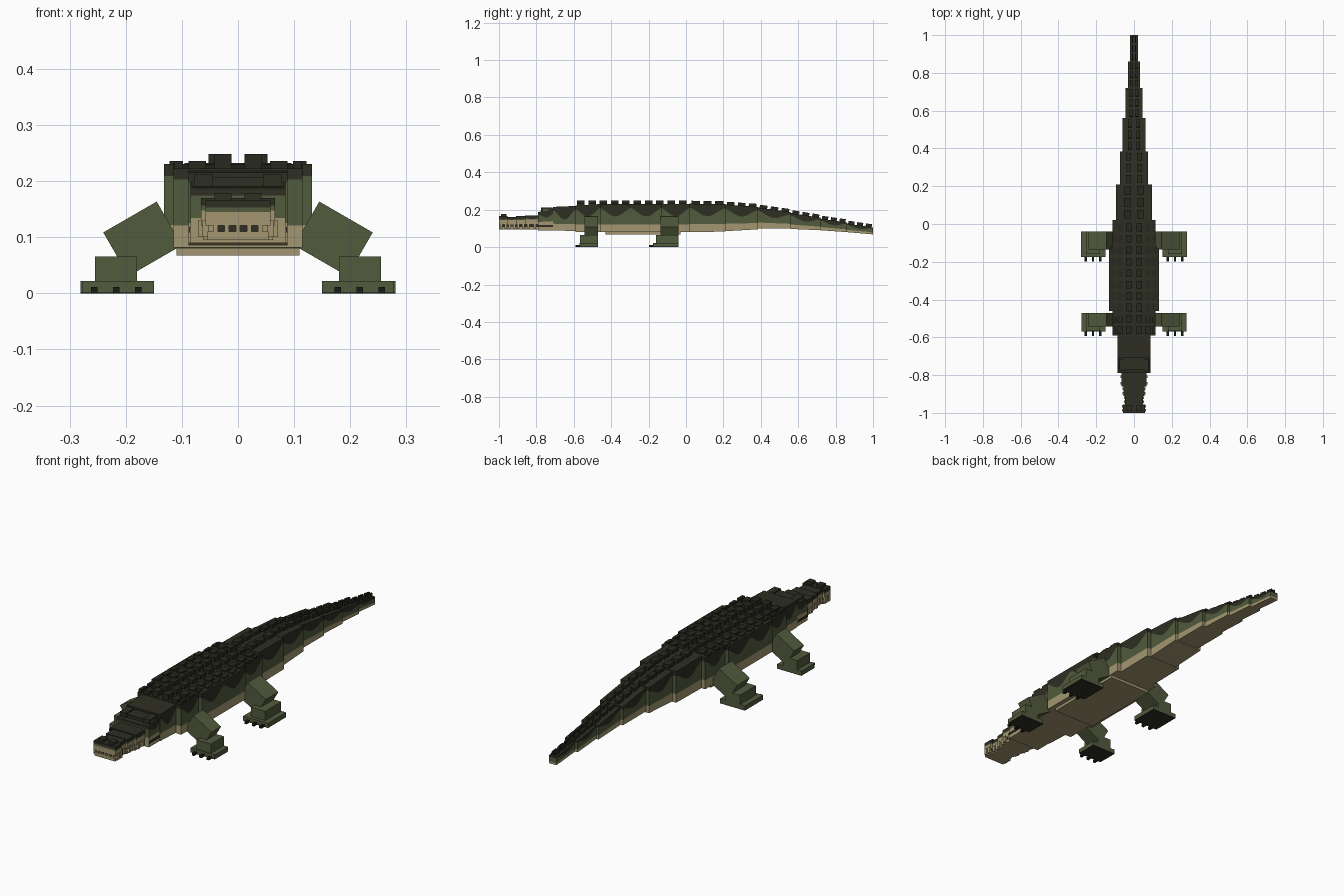
import bpy, bmesh, math
from mathutils import Matrix

cube = bpy.data.objects.get("Cube")
if cube:
    bpy.data.objects.remove(cube, do_unlink=True)


def material(name, rgb):
    # rgb as 0-255 display values, converted to linear
    lin = [((c / 255 + 0.055) / 1.055) ** 2.4 for c in rgb] + [1]
    m = bpy.data.materials.new(name)
    m.use_nodes = True
    m.diffuse_color = lin
    b = m.node_tree.nodes["Principled BSDF"]
    b.inputs["Base Color"].default_value = lin
    b.inputs["Roughness"].default_value = 0.9
    return m


TAN = material("belly tan", (163, 151, 113))
GREEN = material("olive green", (82, 91, 61))
DARK = material("dark hide", (46, 46, 35))
SCUTE = material("scute black green", (39, 40, 30))
CLAW = material("claw black", (28, 28, 22))


def finish(bm, name, mats):
    bmesh.ops.recalc_face_normals(bm, faces=bm.faces)
    me = bpy.data.meshes.new(name)
    bm.to_mesh(me)
    bm.free()
    for m in mats:
        me.materials.append(m)
    ob = bpy.data.objects.new(name, me)
    bpy.context.collection.objects.link(ob)
    return ob


def add_box(bm, x, y, z, rot=None):
    """Box from (min, max) pairs, optionally turned about its own centre."""
    size = [b - a for a, b in (x, y, z)]
    mid = [(a + b) / 2 for a, b in (x, y, z)]
    mat = Matrix.Translation(mid) @ (rot or Matrix()) @ Matrix.Diagonal(size + [1])
    return bmesh.ops.create_cube(bm, size=1, matrix=mat)


def box(name, x, y, z, mat, rot=None):
    bm = bmesh.new()
    add_box(bm, x, y, z, rot)
    return finish(bm, name, [mat])


def segment(name, y, hw, bottom, top, tan=0.28, edge=0.86, dip=0.3, waves=1):
    """Body block with a tan belly, green flank and scalloped dark back."""
    bm = bmesh.new()
    steps = 10 * waves
    rings = []
    for i in range(steps + 1):
        t = i / steps
        lo = bottom[0] + (bottom[1] - bottom[0]) * t
        hi = top[0] + (top[1] - top[0]) * t
        wave = edge - dip * abs(math.sin(math.pi * waves * t)) ** 1.5
        levels = [lo + (hi - lo) * f for f in (0, tan, wave, 1)]
        yy = y[0] + (y[1] - y[0]) * t
        rings.append([bm.verts.new((-hw, yy, z)) for z in levels] +
                     [bm.verts.new((hw, yy, z)) for z in reversed(levels)])
    bands = [0, 1, 2, 2, 2, 1, 0, 0]
    for a, b in zip(rings, rings[1:]):
        for k in range(8):
            n = (k + 1) % 8
            bm.faces.new((a[k], a[n], b[n], b[k])).material_index = bands[k]
    for r in (rings[0], rings[-1]):
        for k in range(3):
            bm.faces.new((r[k], r[k + 1], r[6 - k], r[7 - k])).material_index = k
    return finish(bm, name, [TAN, GREEN, DARK])


# Trunk and neck
segment("shoulders", (-0.59, -0.46), 0.115, (0.082, 0.08), (0.222, 0.23))
segment("trunk", (-0.46, -0.13), 0.132, (0.08, 0.08), (0.23, 0.23), waves=2)
segment("hips", (-0.13, 0.02), 0.115, (0.08, 0.08), (0.23, 0.23))
segment("neck", (-0.71, -0.59), 0.088, (0.09, 0.085), (0.215, 0.22), dip=0.4)
box("belly_plate", (-0.11, 0.11), (-0.43, -0.03), (0.067, 0.081), TAN)

# Tail, each block smaller and lower than the one before
tail = [
    ((0.02, 0.21), 0.095, (0.08, 0.083), (0.232, 0.23)),
    ((0.21, 0.385), 0.075, (0.085, 0.095), (0.227, 0.215)),
    ((0.385, 0.56), 0.06, (0.1, 0.1), (0.212, 0.187)),
    ((0.56, 0.72), 0.045, (0.097, 0.09), (0.182, 0.157)),
    ((0.72, 0.86), 0.033, (0.09, 0.08), (0.152, 0.132)),
    ((0.86, 1.0), 0.02, (0.08, 0.068), (0.126, 0.105)),
]
for i, (y, hw, lo, hi) in enumerate(tail):
    segment(f"tail_{i + 1}", y, hw, lo, hi)

# Back scutes: tall centre rows, low outer rows
bm = bmesh.new()
for i in range(10):
    y = -0.583 + i * 0.0605
    wide = -0.46 < y < -0.14
    rows = [(0.012, 0.043, 0.248), (0.057, 0.088, 0.236)]
    rows.append((0.098, 0.122 if wide else 0.113, 0.236))
    for a, b, z in rows:
        for s in (-1, 1):
            add_box(bm, sorted((s * a, s * b)), (y, y + 0.04), (0.215, z))
finish(bm, "back_scutes", [SCUTE])

# Tail scutes follow the slope of each block
bm = bmesh.new()
for (y0, y1), hw, lo, hi in tail:
    slope = (hi[1] - hi[0]) / (y1 - y0)
    turn = Matrix.Rotation(math.atan(slope), 4, 'X')
    for j in range(3):
        length = (y1 - y0) / 3
        y = y0 + length * j + length * 0.15
        mid = y + length * 0.35
        z = hi[0] + slope * (mid - y0)
        for s in (-1, 1):
            x = sorted((s * hw * 0.2, s * hw * 0.55))
            add_box(bm, x, (y, y + length * 0.7), (z - 0.01, z + 0.016), turn)
finish(bm, "tail_scutes", [SCUTE])

# Skull, brows and eyes
segment("skull", (-0.79, -0.7), 0.085, (0.09, 0.09), (0.188, 0.2), tan=0.45, dip=0.2)
box("crown", (-0.055, 0.055), (-0.77, -0.69), (0.18, 0.206), DARK)
for s, side in ((-1, "right"), (1, "left")):
    box(f"{side}_brow", sorted((s * 0.045, s * 0.078)), (-0.775, -0.715), (0.18, 0.212), DARK)
    box(f"{side}_eye", sorted((s * 0.05, s * 0.08)), (-0.765, -0.735), (0.188, 0.203), GREEN)
    box(f"{side}_mouth_corner", sorted((s * 0.08, s * 0.088)), (-0.79, -0.71), (0.108, 0.118), DARK)

# Jaws in stepped blocks, closing on a wider nose
jaws = [(-0.86, -0.79, 0.066, 0.17), (-0.91, -0.86, 0.056, 0.165),
        (-0.955, -0.91, 0.047, 0.162), (-1.0, -0.955, 0.058, 0.165)]
for i, (y0, y1, hw, top) in enumerate(jaws):
    segment(f"upper_jaw_{i + 1}", (y0, y1), hw, (0.121, 0.121), (top, top),
            tan=0.55, edge=0.72, dip=0.12)
    box(f"lower_jaw_{i + 1}", (-hw + 0.004, hw - 0.004), (y0, y1), (0.095, 0.11), TAN)
box("mouth_lining", (-0.042, 0.042), (-0.99, -0.78), (0.105, 0.125), DARK)
for s, side in ((-1, "right"), (1, "left")):
    box(f"{side}_nostril", sorted((s * 0.012, s * 0.042)), (-0.99, -0.96), (0.16, 0.178), DARK)

# Teeth along both sides and across the nose
bm = bmesh.new()
for y0, y1, hw, top in jaws:
    for j in range(2):
        y = y0 + (y1 - y0) * (0.15 + 0.5 * j)
        for s in (-1, 1):
            add_box(bm, sorted((s * (hw - 0.006), s * (hw + 0.005))), (y, y + 0.013), (0.1, 0.13))
for k in range(-2, 3):
    add_box(bm, (k * 0.02 - 0.004, k * 0.02 + 0.004), (-1.0, -0.99), (0.108, 0.123))
finish(bm, "teeth", [TAN])


def leg(name, s, back, thigh_y, foot_front, out):
    """Sprawled leg: tilted thigh, upright shin, flat foot and three claws."""
    tilt = Matrix.Rotation(s * math.radians(30), 4, 'Y')
    c = s * 0.17
    box(name + "_thigh", (c - 0.055, c + 0.055), (thigh_y, back), (0.052, 0.142), GREEN, tilt)
    box(name + "_shin", sorted((s * 0.18, s * 0.255)), (thigh_y - 0.025, back), (0.02, 0.066), GREEN)
    fx = sorted((s * 0.15, s * out))
    box(name + "_foot", fx, (foot_front, back), (0.002, 0.022), GREEN)
    box(name + "_sole", fx, (foot_front, back), (0, 0.003), DARK)
    bm = bmesh.new()
    for x in (0.178, 0.217, 0.256):
        add_box(bm, (s * x - 0.006, s * x + 0.006), (foot_front - 0.022, foot_front + 0.01), (0, 0.011))
    finish(bm, name + "_claws", [CLAW])


for s, side in ((-1, "right"), (1, "left")):
    leg(f"{side}_front_leg", s, -0.47, -0.542, -0.57, 0.277)
    leg(f"{side}_hind_leg", s, -0.04, -0.135, -0.176, 0.281)
